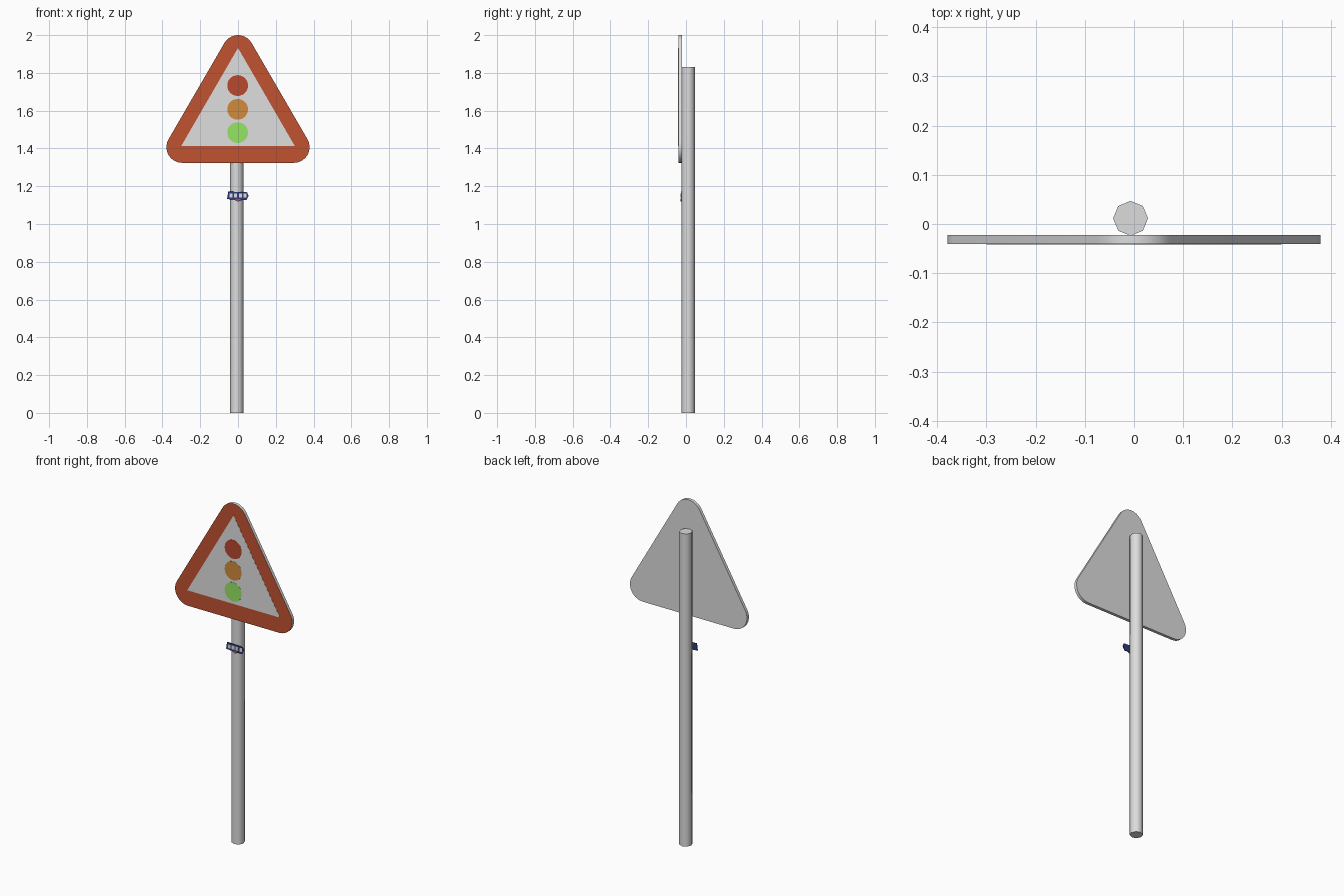
import bpy, bmesh, math

if "Cube" in bpy.data.objects:
    bpy.data.objects.remove(bpy.data.objects["Cube"])


def material(name, rgb):
    m = bpy.data.materials.new(name)
    m.diffuse_color = (*rgb, 1)
    m.use_nodes = True
    m.node_tree.nodes["Principled BSDF"].inputs["Base Color"].default_value = m.diffuse_color
    return m


GREY = material("galvanised grey", (0.72, 0.72, 0.72))
WHITE = material("sign white", (0.74, 0.74, 0.74))
RED = material("border red", (0.53, 0.085, 0.031))
LAMP_RED = material("lamp red", (0.48, 0.066, 0.026))
AMBER = material("lamp amber", (0.64, 0.26, 0.048))
GREEN = material("lamp green", (0.30, 0.78, 0.125))
NAVY = material("navy blue", (0.03, 0.045, 0.20))


def prism(name, outline, y_front, y_back, mats):
    """Extrude an (x, z) outline along y; a second material goes on the front face."""
    bm = bmesh.new()
    front = [bm.verts.new((x, y_front, z)) for x, z in outline]
    back = [bm.verts.new((x, y_back, z)) for x, z in outline]
    face = bm.faces.new(front)
    bm.faces.new(back[::-1])
    n = len(outline)
    for i in range(n):
        j = (i + 1) % n
        bm.faces.new((front[i], back[i], back[j], front[j]))
    face.material_index = len(mats) - 1
    bmesh.ops.recalc_face_normals(bm, faces=bm.faces[:])
    return finish(name, bm, mats)


def finish(name, bm, mats):
    me = bpy.data.meshes.new(name)
    bm.to_mesh(me)
    bm.free()
    for m in mats:
        me.materials.append(m)
    ob = bpy.data.objects.new(name, me)
    bpy.context.collection.objects.link(ob)
    return ob


def smooth(ob, degrees):
    bpy.ops.object.select_all(action='DESELECT')
    ob.select_set(True)
    bpy.context.view_layer.objects.active = ob
    bpy.ops.object.shade_smooth_by_angle(angle=math.radians(degrees))


def arc(cx, cz, r, start, end, steps):
    return [(cx + r * math.cos(math.radians(start + (end - start) * i / steps)),
             cz + r * math.sin(math.radians(start + (end - start) * i / steps)))
            for i in range(steps + 1)]


# Eight-sided pole
bm = bmesh.new()
bmesh.ops.create_cone(bm, cap_ends=True, segments=8, radius1=0.0355,
                      radius2=0.0355, depth=1.83)
bmesh.ops.translate(bm, verts=bm.verts[:], vec=(-0.007, 0.0115, 0.915))
pole = finish("pole", bm, [GREY])
smooth(pole, 50)

# Rounded triangular plate: grey back and rim, red front
Y = -0.0405
R = 0.083
outline = (arc(-0.296, 1.407, R, 150, 270, 10)
           + arc(0.296, 1.407, R, -90, 30, 10)
           + arc(0, 1.917, R, 30, 150, 10))
plate = prism("sign_plate", outline, Y, -0.0225, [GREY, RED])
smooth(plate, 40)

# White centre and the three lamps, as very thin plates
prism("white_centre", [(-0.30, 1.414), (0.30, 1.414), (0, 1.932)],
      Y - 0.0008, Y, [WHITE])
for name, z, mat in (("red_lamp", 1.733, LAMP_RED),
                     ("amber_lamp", 1.607, AMBER),
                     ("green_lamp", 1.484, GREEN)):
    prism(name, arc(-0.002, z, 0.055, 0, 348.75, 31), Y - 0.0016, Y - 0.0008, [mat])

# Small plain badge on the pole
prism("badge", [(-0.058, 1.132), (-0.02, 1.128), (0.0, 1.118), (0.02, 1.128),
                (0.045, 1.128), (0.056, 1.15), (0.048, 1.168), (-0.052, 1.172)],
      -0.0275, -0.0235, [NAVY])
for i in range(4):
    x = -0.046 + i * 0.025
    prism("badge_panel_%d" % (i + 1),
          [(x, 1.139), (x + 0.017, 1.139), (x + 0.017, 1.161), (x, 1.161)],
          -0.0283, -0.0275, [WHITE])
prism("badge_tip", [(-0.016, 1.13), (0.0, 1.12), (0.016, 1.13), (0.0, 1.134)],
      -0.0283, -0.0275, [RED])
